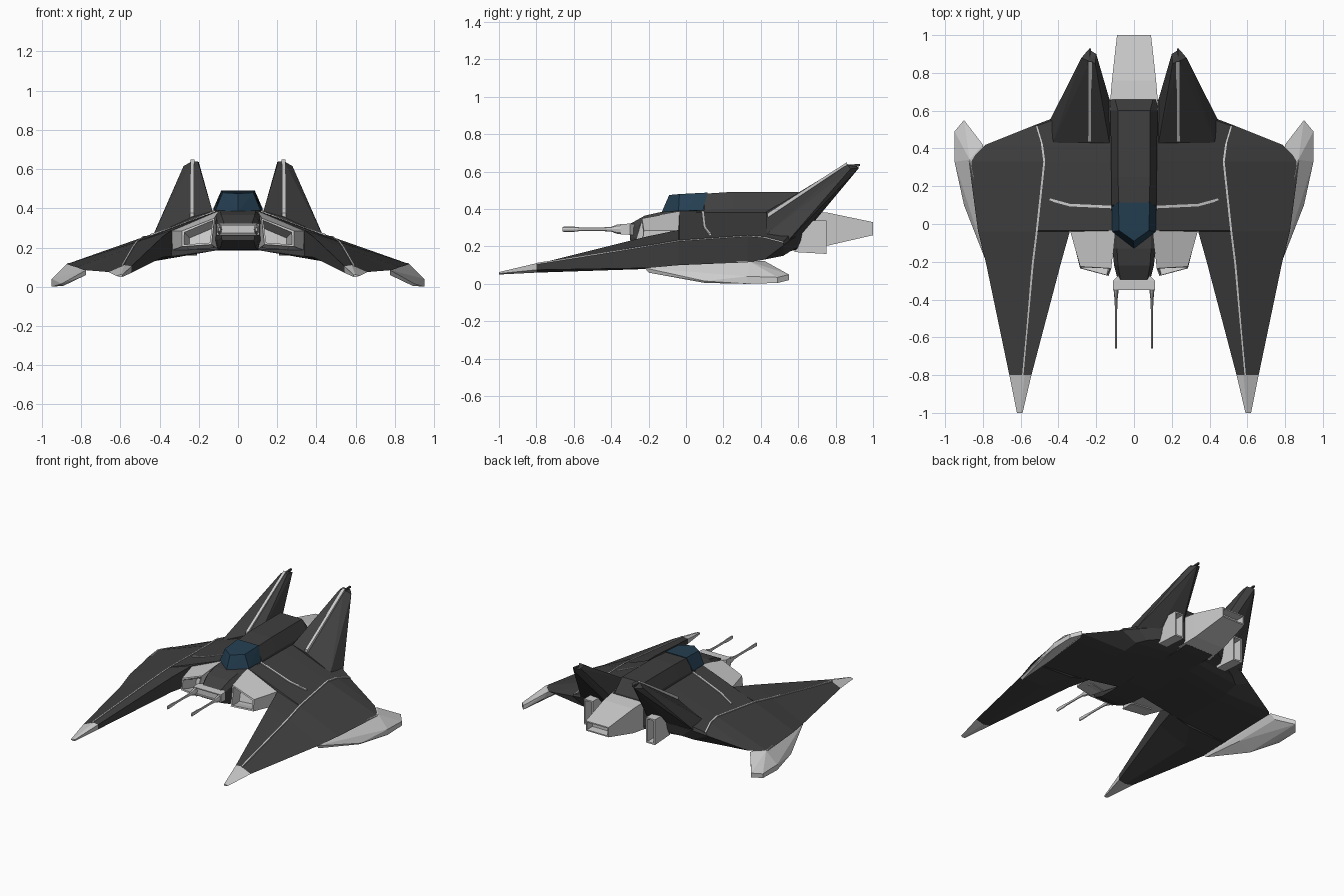
import bpy, bmesh
from math import cos, sin, pi


def material(name, rgb):
    m = bpy.data.materials.new(name)
    m.diffuse_color = (*rgb, 1)
    return m


DARK = material("dark_hull", (0.05, 0.05, 0.05))
GLASS = material("blue_glass", (0.018, 0.05, 0.085))


def finish(name, bm, mat, mirror):
    me = bpy.data.meshes.new(name)
    bm.to_mesh(me)
    bm.free()
    ob = bpy.data.objects.new(name, me)
    bpy.context.collection.objects.link(ob)
    if mat:
        me.materials.append(mat)
    if mirror:
        mod = ob.modifiers.new("mirror", 'MIRROR')
        mod.use_mirror_merge = False
    return ob


def ring(y, *xz):
    return [(x, y, z) for x, z in xz]


def loft(name, rings, mat=None, mirror=False, recess=None):
    """Skin closed rings; recess=(rim, depth) hollows the last cap."""
    bm = bmesh.new()
    vs = [[bm.verts.new(p) for p in r] for r in rings]
    n = len(rings[0])
    for a, b in zip(vs, vs[1:]):
        for i in range(n):
            j = (i + 1) % n
            bm.faces.new((a[i], a[j], b[j], b[i]))
    bm.faces.new(vs[0])
    cap = bm.faces.new(vs[-1])
    bmesh.ops.recalc_face_normals(bm, faces=bm.faces)
    if recess:
        bmesh.ops.inset_individual(bm, faces=[cap], thickness=recess[0])
        bmesh.ops.inset_individual(bm, faces=[cap], thickness=0.002, depth=-recess[1])
    return finish(name, bm, mat, mirror)


def hull(name, pts, mat=None, mirror=False):
    bm = bmesh.new()
    for p in pts:
        bm.verts.new(p)
    bmesh.ops.convex_hull(bm, input=bm.verts)
    bmesh.ops.delete(bm, geom=[v for v in bm.verts if not v.link_faces], context='VERTS')
    bmesh.ops.recalc_face_normals(bm, faces=bm.faces)
    return finish(name, bm, mat, mirror)


def strip(name, pts, axis, w=0.007, h=0.006, mat=None):
    """Thin raised strip following a path, widened along one axis."""
    dx, dy = (w, 0) if axis == 'x' else (0, w)
    rings = [[(x - dx, y - dy, z - h), (x + dx, y + dy, z - h),
              (x + dx, y + dy, z + h), (x - dx, y - dy, z + h)] for x, y, z in pts]
    return loft(name, rings, mat, mirror=True)


# Fuselage: eight-sided sections from nose to tail
def body(y, wb, wm, wt, zb, z1, z2, zt):
    half = [(wb, zb), (wm, z1), (wm, z2), (wt, zt)]
    return ring(y, *half, *[(-x, z) for x, z in reversed(half)])


loft("fuselage", [
    body(-0.30, 0.08, 0.085, 0.07, 0.235, 0.25, 0.29, 0.32),
    body(-0.22, 0.09, 0.105, 0.085, 0.20, 0.24, 0.33, 0.365),
    body(-0.13, 0.10, 0.115, 0.09, 0.19, 0.24, 0.36, 0.385),
    body(0.07, 0.11, 0.118, 0.09, 0.185, 0.24, 0.385, 0.395),
    body(0.10, 0.11, 0.118, 0.08, 0.185, 0.24, 0.395, 0.482),
    body(0.25, 0.11, 0.12, 0.085, 0.185, 0.24, 0.40, 0.492),
    body(0.60, 0.11, 0.125, 0.085, 0.187, 0.24, 0.40, 0.492),
    body(0.66, 0.11, 0.128, 0.10, 0.195, 0.24, 0.38, 0.40)], DARK)

# Canopy
hull("canopy", [(0, -0.13, 0.383), (0, -0.09, 0.475), (0, 0.09, 0.486)] +
     [(s * x, y, z) for s in (1, -1) for x, y, z in
      [(0.115, -0.04, 0.39), (0.118, 0.09, 0.392), (0.078, -0.035, 0.48), (0.083, 0.115, 0.488)]], GLASS)

# Wings: inner top, ridge, outer edge, belly, inner bottom
tip = ring(-1.0, (0.59, 0.06), (0.598, 0.063), (0.62, 0.055), (0.605, 0.05), (0.59, 0.05))
tip_end = ring(-0.80, (0.543, 0.105), (0.58, 0.11), (0.66, 0.075), (0.60, 0.06), (0.545, 0.07))
loft("wing_tip", [tip, tip_end], mirror=True)
loft("wing", [
    tip_end,
    ring(-0.20, (0.385, 0.255), (0.535, 0.203), (0.785, 0.085), (0.60, 0.08), (0.385, 0.15)),
    ring(-0.04, (0.34, 0.288), (0.515, 0.23), (0.825, 0.10), (0.50, 0.115), (0.34, 0.155)),
    ring(-0.035, (0.10, 0.388), (0.515, 0.23), (0.826, 0.10), (0.43, 0.132), (0.10, 0.187)),
    ring(0.33, (0.10, 0.39), (0.475, 0.256), (0.875, 0.115), (0.43, 0.13), (0.10, 0.187)),
    ring(0.42, (0.10, 0.39), (0.487, 0.248), (0.785, 0.13), (0.43, 0.132), (0.10, 0.187)),
    ring(0.52, (0.10, 0.39), (0.515, 0.225), (0.535, 0.205), (0.42, 0.15), (0.10, 0.19)),
    ring(0.56, (0.10, 0.39), (0.40, 0.27), (0.43, 0.235), (0.36, 0.175), (0.10, 0.195)),
    ring(0.66, (0.10, 0.37), (0.14, 0.37), (0.19, 0.30), (0.15, 0.23), (0.10, 0.20))],
    DARK, mirror=True)

# Panel strips on the wing
strip("wing_ridge_strip", [(0.59, -0.80, 0.108), (0.535, -0.20, 0.203), (0.515, -0.04, 0.23),
      (0.475, 0.33, 0.256), (0.487, 0.42, 0.249), (0.517, 0.52, 0.223)], 'x', w=0.005, h=0.004)
strip("wing_cross_strip", [(0.118, 0.09, 0.383), (0.34, 0.10, 0.299), (0.45, 0.13, 0.262)], 'y')

# Drooping winglets
hull("winglet", [(0.775, -0.22, 0.085), (0.775, -0.2, 0.06), (0.90, 0.10, 0.015), (0.89, 0.10, 0.005),
     (0.95, 0.33, 0.04), (0.95, 0.33, 0.0), (0.95, 0.49, 0.035), (0.95, 0.49, 0.005),
     (0.90, 0.55, 0.05), (0.90, 0.55, 0.02), (0.87, 0.34, 0.12), (0.80, 0.42, 0.122),
     (0.82, 0.44, 0.075), (0.83, 0.15, 0.115), (0.80, 0.10, 0.055)], mirror=True)

# Swept tail fins with a light leading strip
hull("tail_fin", [(0.13, 0.43, 0.385), (0.235, 0.43, 0.355), (0.43, 0.43, 0.265), (0.445, 0.55, 0.235),
     (0.13, 0.66, 0.36), (0.30, 0.61, 0.26), (0.15, 0.65, 0.29), (0.205, 0.85, 0.638),
     (0.235, 0.86, 0.64), (0.278, 0.88, 0.615), (0.20, 0.90, 0.635), (0.24, 0.925, 0.62)],
     DARK, mirror=True)
strip("fin_strip", [(0.235, 0.435, 0.365), (0.233, 0.86, 0.638)], 'x', w=0.01, h=0.012)
strip("fin_spike", [(0.233, 0.84, 0.63), (0.233, 0.93, 0.635)], 'x', w=0.006, h=0.006, mat=DARK)


# Rectangular section helper
def rect(y, x0, x1, z0, z1):
    return ring(y, (x0, z0), (x1, z0), (x1, z1), (x0, z1))


# Tail engine and side thrusters
loft("tail_engine", [rect(0.60, -0.13, 0.13, 0.19, 0.395), rect(0.76, -0.117, 0.117, 0.205, 0.38),
     rect(1.0, -0.09, 0.09, 0.26, 0.33)], recess=(0.012, 0.06))
loft("side_thruster", [rect(0.58, 0.21, 0.28, 0.17, 0.34), rect(0.75, 0.21, 0.28, 0.16, 0.34)],
     mirror=True, recess=(0.014, 0.08))

# Front air intakes
loft("air_intake", [
    [(0.10, -0.02, 0.19), (0.34, -0.02, 0.185), (0.34, -0.03, 0.285), (0.10, -0.03, 0.387)],
    [(0.135, -0.275, 0.215), (0.285, -0.235, 0.205), (0.285, -0.225, 0.285), (0.12, -0.235, 0.35)]],
    mirror=True, recess=(0.014, 0.12))

# Nose gun mount and barrels
loft("gun_mount", [rect(-0.27, -0.08, 0.08, 0.26, 0.32), rect(-0.30, -0.11, 0.11, 0.262, 0.322),
     rect(-0.35, -0.11, 0.11, 0.265, 0.32)], recess=(0.01, 0.01))
profile = [(-0.33, 0.013, 0.027), (-0.365, 0.012, 0.026), (-0.40, 0.008, 0.013), (-0.46, 0.006, 0.009),
           (-0.56, 0.006, 0.009), (-0.60, 0.006, 0.014), (-0.655, 0.006, 0.014), (-0.66, 0.005, 0.01)]
loft("gun_barrel", [ring(y, *[(0.095 + rx * cos(k * pi / 4), 0.292 + rz * sin(k * pi / 4))
     for k in range(8)]) for y, rx, rz in profile], mirror=True)
